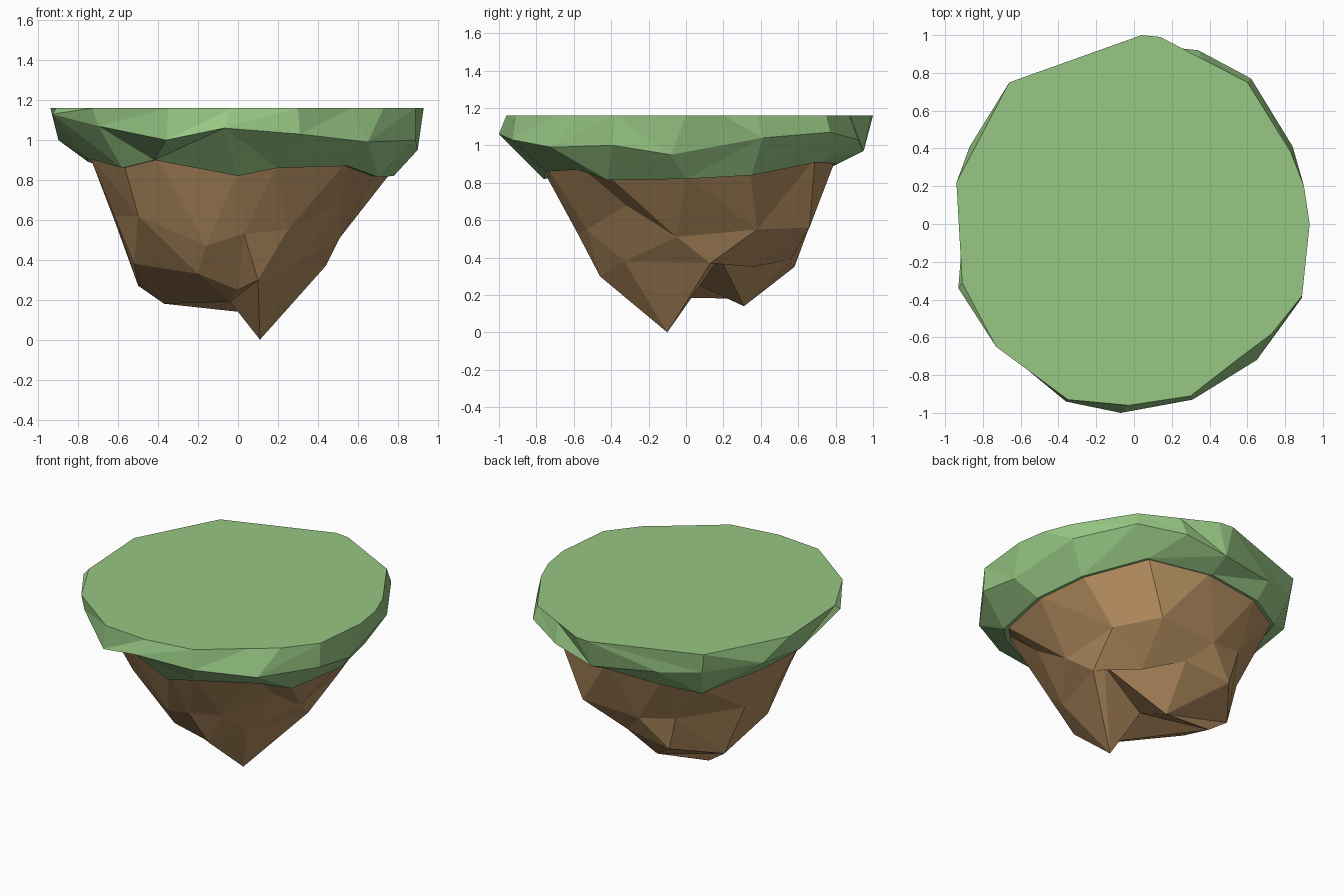
import bpy, bmesh, math
from mathutils import Vector

if "Cube" in bpy.data.objects:
    bpy.data.objects.remove(bpy.data.objects["Cube"])


def by_angle(points):
    """Sort a ring counter-clockwise round its own centre."""
    pts = [Vector(p) for p in points]
    c = sum(pts, Vector()) / len(pts)
    ang = lambda p: math.atan2(p.y - c.y, p.x - c.x) % math.tau
    pts.sort(key=ang)
    return pts, [ang(p) for p in pts]


def loft(name, rings, color, end):
    """Skin rings with differing point counts using triangles, then close both ends."""
    bm = bmesh.new()
    data = []
    for ring in rings:
        pts, angles = by_angle(ring)
        data.append(([bm.verts.new(p) for p in pts], angles + [angles[0] + math.tau]))
    for (va, aa), (vb, ab) in zip(data, data[1:]):
        n, m, i, j = len(va), len(vb), 0, 0
        while i < n or j < m:
            a, b = va[i % n], vb[j % m]
            if j >= m or (i < n and aa[i + 1] <= ab[j + 1]):
                i += 1
                bm.faces.new((a, va[i % n], b))
            else:
                j += 1
                bm.faces.new((a, vb[j % m], b))
    bm.faces.new(data[0][0])
    last = data[-1][0]
    mid = bm.verts.new(end)
    for k, v in enumerate(last):
        bm.faces.new((v, last[(k + 1) % len(last)], mid))
    bmesh.ops.recalc_face_normals(bm, faces=bm.faces)
    me = bpy.data.meshes.new(name)
    bm.to_mesh(me)
    bm.free()
    mat = bpy.data.materials.new(name + "_color")
    mat.diffuse_color = (*color, 1)
    mat.use_nodes = True
    mat.node_tree.nodes["Principled BSDF"].inputs["Base Color"].default_value = mat.diffuse_color
    me.materials.append(mat)
    ob = bpy.data.objects.new(name, me)
    bpy.context.collection.objects.link(ob)
    return ob


# Grass cap: flat top outline, bulging rim, ragged lower edge
TOP = 1.16
top = [(.04, 1), (.14, .99), (.36, .875), (.6, .75), (.83, .38), (.9, .2), (.93, 0),
       (.89, -.38), (.73, -.58), (.57, -.7), (.3, -.91), (-.03, -.96), (-.35, -.93),
       (-.73, -.65), (-.91, -.31), (-.94, .22), (-.66, .75)]
rim = [(.9, -.08, .95), (.84, .41, 1.04), (.62, .77, 1.07), (.34, .92, 1.03),
       (.05, .95, .97), (-.38, .84, 1), (-.64, .74, 1.03), (-.87, .41, 1.03),
       (-.9, .05, 1), (-.93, -.34, 1.13), (-.7, -.66, 1.07), (-.36, -.94, 1),
       (-.07, -1, 1.06), (.31, -.93, 1.03), (.65, -.72, .99), (.89, -.39, 1)]
hem = [(.78, 0, .82), (.72, .35, .84), (.47, .7, .91), (.05, .81, .9), (-.35, .77, .88),
       (-.58, .66, .84), (-.75, .2, .89), (-.76, -.2, .91), (-.58, -.54, .86),
       (-.42, -.64, .9), (0, -.76, .82), (.2, -.75, .86), (.55, -.58, .87),
       (.7, -.42, .815)]
loft("grass_cap", [[(x, y, TOP) for x, y in top], rim, hem], (.31, .57, .23), (0, 0, .95))

# Rock underside: collar tucked into the hem, faceted flank, lower ledge, spikes
collar = [(x * .985, y * .985, z + .02) for x, y, z in hem]
flank = [(.51, -.05, .51), (.49, .38, .55), (.32, .66, .56), (-.1, .65, .54),
         (-.34, .6, .58), (-.62, .25, .6), (-.62, -.1, .62), (-.5, -.42, .62),
         (-.16, -.52, .47), (.03, -.58, .53), (.25, -.53, .55), (.51, -.32, .68)]
ledge = [(.44, .13, .37), (.24, .36, .35), (.05, .56, .39), (-.28, .58, .35),
         (-.5, .3, .27), (-.52, -.14, .38), (-.2, -.4, .33), (0, -.35, .25),
         (.1, -.46, .3), (.3, -.33, .38)]
spikes = [(.11, -.1, 0), (.39, .18, .4), (0, .31, .14), (-.37, .28, .18),
          (-.04, -.2, .19)]
loft("rock_underside", [collar, flank, ledge, spikes], (.45, .265, .115), (.01, .07, .25))
